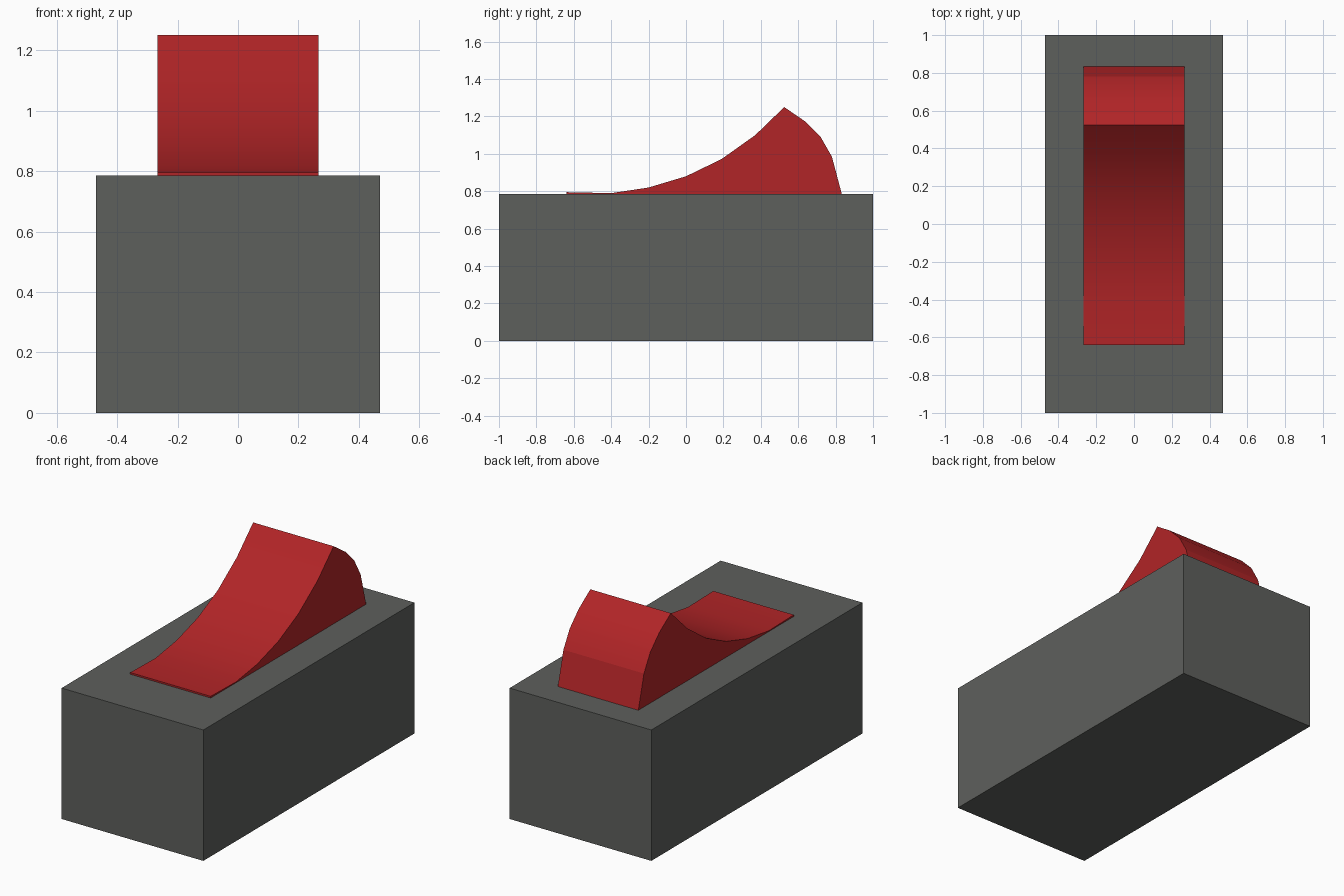
import bpy, bmesh, math

if "Cube" in bpy.data.objects:
    bpy.data.objects.remove(bpy.data.objects["Cube"])

def material(name, rgb):
    m = bpy.data.materials.new(name)
    m.diffuse_color = (*rgb, 1)
    m.use_nodes = True
    m.node_tree.nodes["Principled BSDF"].inputs["Base Color"].default_value = m.diffuse_color
    return m

grey = material("dark grey", (0.111, 0.116, 0.108))
red = material("red", (0.44, 0.018, 0.02))

def extrude_profile(name, profile, half_width, mat, flat_above=None, smooth=False):
    """Extrude a (y, z) outline across x."""
    bm = bmesh.new()
    verts = [bm.verts.new((-half_width, y, z)) for y, z in profile]
    face = bm.faces.new(verts)
    ext = bmesh.ops.extrude_face_region(bm, geom=[face])["geom"]
    moved = [v for v in ext if isinstance(v, bmesh.types.BMVert)]
    bmesh.ops.translate(bm, verts=moved, vec=(2 * half_width, 0, 0))
    bmesh.ops.recalc_face_normals(bm, faces=bm.faces)
    if smooth:
        for f in bm.faces:
            f.smooth = flat_above is None or f.calc_center_median().y < flat_above
        for e in bm.edges:
            e.smooth = e.calc_face_angle(0) < math.radians(30)
    me = bpy.data.meshes.new(name)
    bm.to_mesh(me)
    bm.free()
    me.materials.append(mat)
    ob = bpy.data.objects.new(name, me)
    bpy.context.collection.objects.link(ob)
    return ob

# Housing block
TOP = 0.785
extrude_profile("housing", [(-1, 0), (1, 0), (1, TOP), (-1, TOP)], 0.47, grey)

# Rocker: concave finger face, ridge, rounded back
rocker = [(-0.64, 0.77), (-0.64, 0.795), (-0.4, 0.79), (-0.2, 0.82), (0, 0.88),
          (0.19, 0.972), (0.37, 1.10), (0.525, 1.25), (0.635, 1.175),
          (0.72, 1.09), (0.78, 0.985), (0.833, 0.785), (0.835, 0.77)]
extrude_profile("rocker", rocker, 0.267, red, flat_above=0.79, smooth=True)
